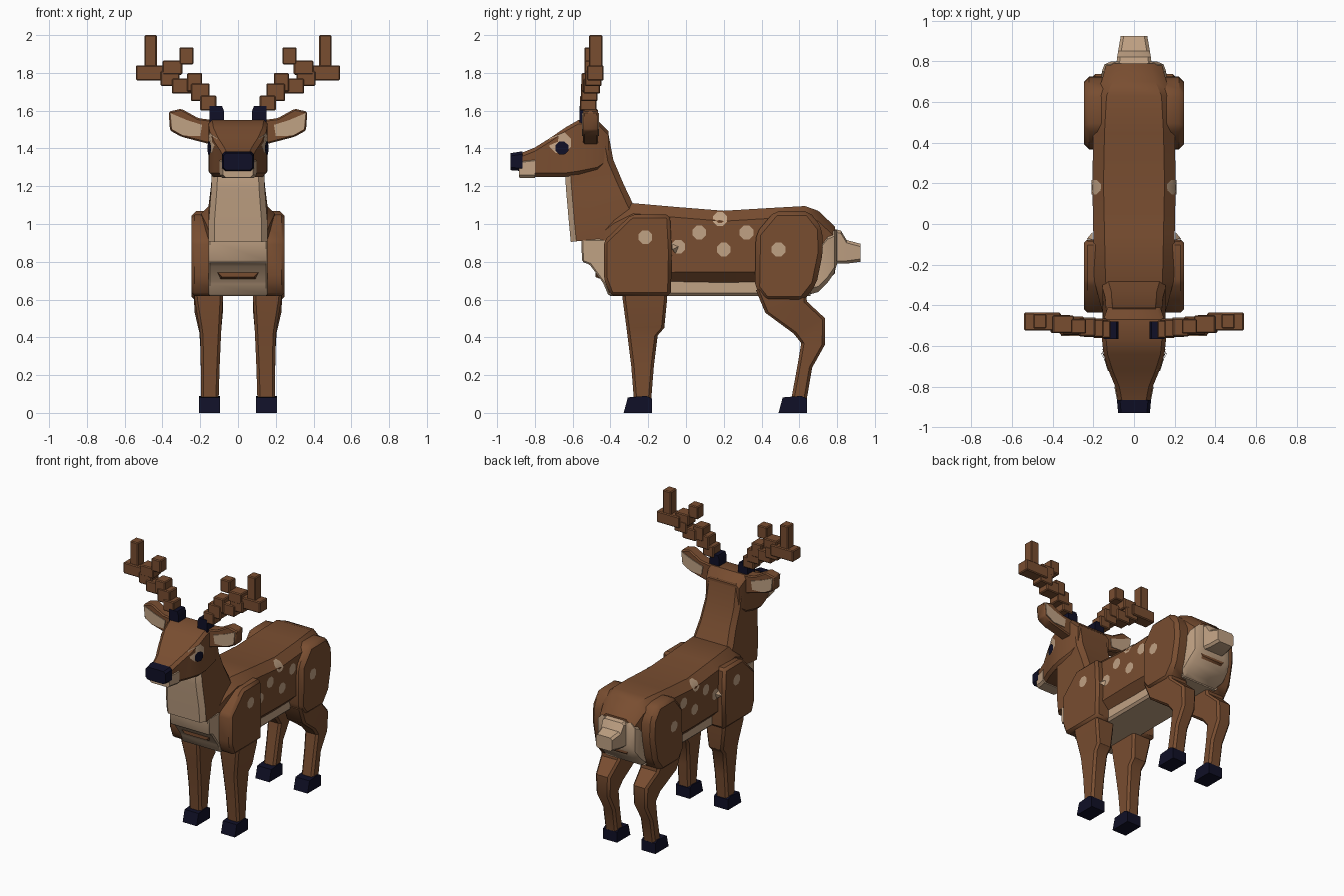
import bpy, bmesh, math
from mathutils import Vector
from mathutils.bvhtree import BVHTree


def material(name, rgb):
    m = bpy.data.materials.new(name)
    m.diffuse_color = (*rgb, 1)
    return m


BROWN = material("brown fur", (0.19, 0.075, 0.03))
CREAM = material("cream fur", (0.53, 0.36, 0.23))
NAVY = material("dark navy", (0.005, 0.005, 0.02))


def make(name, verts, faces, mats, mirror=False, rule=None, bevel=0, closed=True):
    """Mesh object, optionally with a mirrored twin across x = 0."""
    bm = bmesh.new()
    for s in ((1, -1) if mirror else (1,)):
        vs = [bm.verts.new((v[0] * s, v[1], v[2])) for v in verts]
        for f in faces:
            bm.faces.new([vs[i] for i in (f if s > 0 else f[::-1])])
    if closed:
        bmesh.ops.recalc_face_normals(bm, faces=bm.faces)
    if bevel:
        bmesh.ops.bevel(bm, geom=bm.edges[:], offset=bevel, segments=1,
                        profile=0.5, affect='EDGES')
    bm.normal_update()
    for f in bm.faces:
        f.smooth = True
        if rule:
            f.material_index = rule(f)
    me = bpy.data.meshes.new(name)
    bm.to_mesh(me)
    bm.free()
    me.set_sharp_from_angle(angle=math.radians(35))
    for m in mats:
        me.materials.append(m)
    ob = bpy.data.objects.new(name, me)
    bpy.context.collection.objects.link(ob)
    return ob


def loft(name, sections, mats, c=0.015, **kw):
    """Chamfered box sections: (ya, za, yb, zb, x0, x1), a and b are opposite sides."""
    verts, faces = [], []
    for ya, za, yb, zb, x0, x1 in sections:
        a, b = Vector((0, ya, za)), Vector((0, yb, zb))
        d = (b - a).normalized() * c
        for x, p in ((x0 + c, a), (x1 - c, a), (x1, a + d), (x1, b - d),
                     (x1 - c, b), (x0 + c, b), (x0, b - d), (x0, a + d)):
            verts.append((x, p.y, p.z))
    n = len(sections)
    for k in range(n - 1):
        for i in range(8):
            j = (i + 1) % 8
            faces.append([k * 8 + i, k * 8 + j, k * 8 + 8 + j, k * 8 + 8 + i])
    faces += [list(range(8)), list(range(n * 8 - 8, n * 8))]
    return make(name, verts, faces, mats, **kw)


def prism(name, pts, lo, hi, mat, axis='x', **kw):
    """Outline in yz (axis x) or xz (axis y), extruded from lo to hi."""
    n = len(pts)
    verts = [(h, p, q) if axis == 'x' else (p, h, q) for h in (lo, hi) for p, q in pts]
    faces = [list(range(n)), list(range(n, 2 * n))]
    faces += [[i, (i + 1) % n, n + (i + 1) % n, n + i] for i in range(n)]
    return make(name, verts, faces, [mat], **kw)


def along_y(rows):
    """Symmetric sections (y, half width, bottom, top)."""
    return [(y, b, y, t, -w, w) for y, w, b, t in rows]


# Torso, belly and rump
torso = loft("torso", along_y([
    (-0.48, 0.14, 0.72, 0.98), (-0.38, 0.17, 0.68, 1.06), (-0.28, 0.195, 0.68, 1.11),
    (-0.05, 0.20, 0.69, 1.09), (0.20, 0.205, 0.69, 1.07), (0.45, 0.20, 0.69, 1.085),
    (0.63, 0.19, 0.66, 1.095), (0.70, 0.16, 0.66, 1.07), (0.79, 0.135, 0.74, 0.985)]),
    [BROWN], c=0.055)
loft("belly", along_y([(-0.40, 0.15, 0.62, 0.75), (0.66, 0.15, 0.62, 0.75)]), [CREAM])
loft("rump_patch", along_y([
    (0.63, 0.155, 0.62, 0.86), (0.70, 0.162, 0.64, 0.89), (0.75, 0.158, 0.69, 0.95),
    (0.785, 0.145, 0.74, 0.965), (0.80, 0.11, 0.79, 0.965)]), [CREAM], c=0.03)
loft("tail", along_y([
    (0.76, 0.09, 0.79, 0.98), (0.82, 0.083, 0.79, 0.965), (0.85, 0.078, 0.79, 0.915),
    (0.925, 0.065, 0.80, 0.895)]), [CREAM])

# Chest and neck, cream down the front
prism("chest", [(-0.555, 0.92), (-0.55, 0.80), (-0.51, 0.785), (-0.44, 0.69),
                (-0.41, 0.62), (-0.30, 0.62), (-0.30, 0.92)], -0.155, 0.155, CREAM,
      bevel=0.008)
loft("neck", [
    (-0.61, 0.905, -0.20, 0.95, -0.155, 0.155), (-0.62, 1.01, -0.285, 1.115, -0.155, 0.155),
    (-0.635, 1.18, -0.33, 1.21, -0.142, 0.142), (-0.64, 1.26, -0.385, 1.34, -0.138, 0.138),
    (-0.60, 1.40, -0.415, 1.50, -0.135, 0.135)], [BROWN, CREAM], c=0.03,
    rule=lambda f: int(f.normal.y < -0.5 and f.calc_center_median().z < 1.24))

# Shoulders and hips
shoulder = prism("shoulders", [
    (-0.435, 0.71), (-0.40, 0.62), (-0.08, 0.62), (-0.075, 0.85), (-0.085, 1.05),
    (-0.29, 1.05), (-0.435, 0.91)], 0.08, 0.247, BROWN, mirror=True, bevel=0.018)
hip = prism("hips", [
    (0.37, 0.95), (0.365, 0.66), (0.42, 0.59), (0.62, 0.59), (0.69, 0.68), (0.725, 0.85),
    (0.72, 0.98), (0.65, 1.07), (0.47, 1.07)], 0.08, 0.245, BROWN, mirror=True, bevel=0.025)

# Legs and hooves
loft("front_legs", [
    (-0.275, 0.06, -0.185, 0.06, 0.103, 0.197), (-0.29, 0.25, -0.17, 0.25, 0.097, 0.197),
    (-0.31, 0.41, -0.15, 0.41, 0.09, 0.20), (-0.315, 0.45, -0.115, 0.45, 0.088, 0.205),
    (-0.335, 0.60, -0.10, 0.60, 0.08, 0.23), (-0.34, 0.70, -0.10, 0.70, 0.08, 0.235)],
    [BROWN], mirror=True)
loft("back_legs", [
    (0.555, 0.06, 0.637, 0.06, 0.103, 0.197), (0.59, 0.25, 0.668, 0.24, 0.10, 0.197),
    (0.61, 0.37, 0.735, 0.36, 0.095, 0.20), (0.57, 0.42, 0.737, 0.50, 0.09, 0.205),
    (0.42, 0.53, 0.64, 0.59, 0.08, 0.23), (0.37, 0.65, 0.63, 0.70, 0.08, 0.235)],
    [BROWN], mirror=True)
for name, o in (("front_hooves", -0.33), ("back_hooves", 0.49)):
    prism(name, [(o, 0), (o + 0.15, 0), (o + 0.15, 0.075), (o + 0.12, 0.09), (o + 0.022, 0.082)],
          0.096, 0.206, NAVY, mirror=True)

# Head, muzzle and nose
head = loft("head", along_y([
    (-0.875, 0.078, 1.26, 1.375), (-0.80, 0.092, 1.25, 1.405), (-0.72, 0.125, 1.25, 1.455),
    (-0.64, 0.15, 1.25, 1.51), (-0.57, 0.157, 1.26, 1.55), (-0.47, 0.15, 1.28, 1.55),
    (-0.41, 0.13, 1.32, 1.49)]), [BROWN], c=0.02)
loft("chin", along_y([(-0.885, 0.08, 1.245, 1.34), (-0.80, 0.097, 1.243, 1.35)]), [CREAM])
loft("nose", along_y([(-0.93, 0.078, 1.285, 1.375), (-0.865, 0.084, 1.28, 1.385)]), [NAVY])

# Ears, cream inside
prism("ears", [(0.13, 1.55), (0.14, 1.42), (0.30, 1.462), (0.36, 1.495), (0.367, 1.595),
               (0.30, 1.61), (0.21, 1.56)], -0.545, -0.465, BROWN, 'y', mirror=True, bevel=0.008)
prism("ear_linings", [(0.20, 1.465), (0.29, 1.468), (0.35, 1.503), (0.36, 1.588),
                      (0.27, 1.55), (0.19, 1.525)], -0.55, -0.46, CREAM, 'y', mirror=True)

# Antlers: chains of blocks (x0, x1, z0, z1) on navy bases
antlers = [(0.115, 0.20, 1.60, 0.68 + 1), (0.15, 0.25, 1.65, 1.745), (0.19, 0.27, 1.70, 1.80),
           (0.245, 0.35, 1.69, 1.77), (0.31, 0.41, 1.73, 1.81), (0.36, 0.54, 1.76, 1.84),
           (0.43, 0.495, 1.80, 2.0), (0.295, 0.40, 1.79, 1.865), (0.235, 0.31, 1.845, 1.935)]
for x0, x1, z0, z1 in antlers:
    m = -0.525 + 0.13 * ((x0 + x1) / 2 - 0.1)
    w = 0.036 if z1 > 1.9 else 0.044
    prism("antler_block", [(x0, z0), (x1, z0), (x1, z1), (x0, z1)], m - w, m + w,
          BROWN, 'y', mirror=True, bevel=0.006)
prism("antler_bases", [(0.075, 1.53), (0.15, 1.53), (0.15, 1.625), (0.085, 1.625), (0.075, 1.60)],
      -0.565, -0.48, NAVY, 'y', mirror=True)

# Painted spots and eyes: thin patches projected onto the side surface
trees = [BVHTree.FromPolygons([v.co for v in o.data.vertices],
                              [p.vertices[:] for p in o.data.polygons])
         for o in (torso, shoulder, hip, head)]


def surface(y, z, lift):
    hits = [t.ray_cast(Vector((1, y, z)), Vector((-1, 0, 0))) for t in trees]
    hits = [h for h in hits if h[0] is not None]
    if not hits:
        hits = [min((t.find_nearest(Vector((0.15, y, z))) for t in trees), key=lambda h: h[3])]
    p, n = max(hits, key=lambda h: h[0].x)[:2]
    return p + n * lift


def patch(name, y, z, r, mat, lift=0.004):
    ring = [math.radians(22.5 + 45 * i) for i in range(8)]
    verts = [surface(y, z, lift)]
    verts += [surface(y + r * math.cos(a), z + r * math.sin(a), lift) for a in ring]
    make(name, verts, [[0, i + 1, (i + 1) % 8 + 1] for i in range(8)], [mat],
         mirror=True, closed=False)


for y, z in ((-0.215, 0.93), (-0.04, 0.88), (0.07, 0.955), (0.18, 1.025), (0.32, 0.955),
             (0.20, 0.865), (0.49, 0.865)):
    patch("coat_spots", y, z, 0.039, CREAM)
patch("eye_patches", -0.665, 1.43, 0.06, CREAM)
patch("eyes", -0.655, 1.402, 0.037, NAVY, 0.009)
